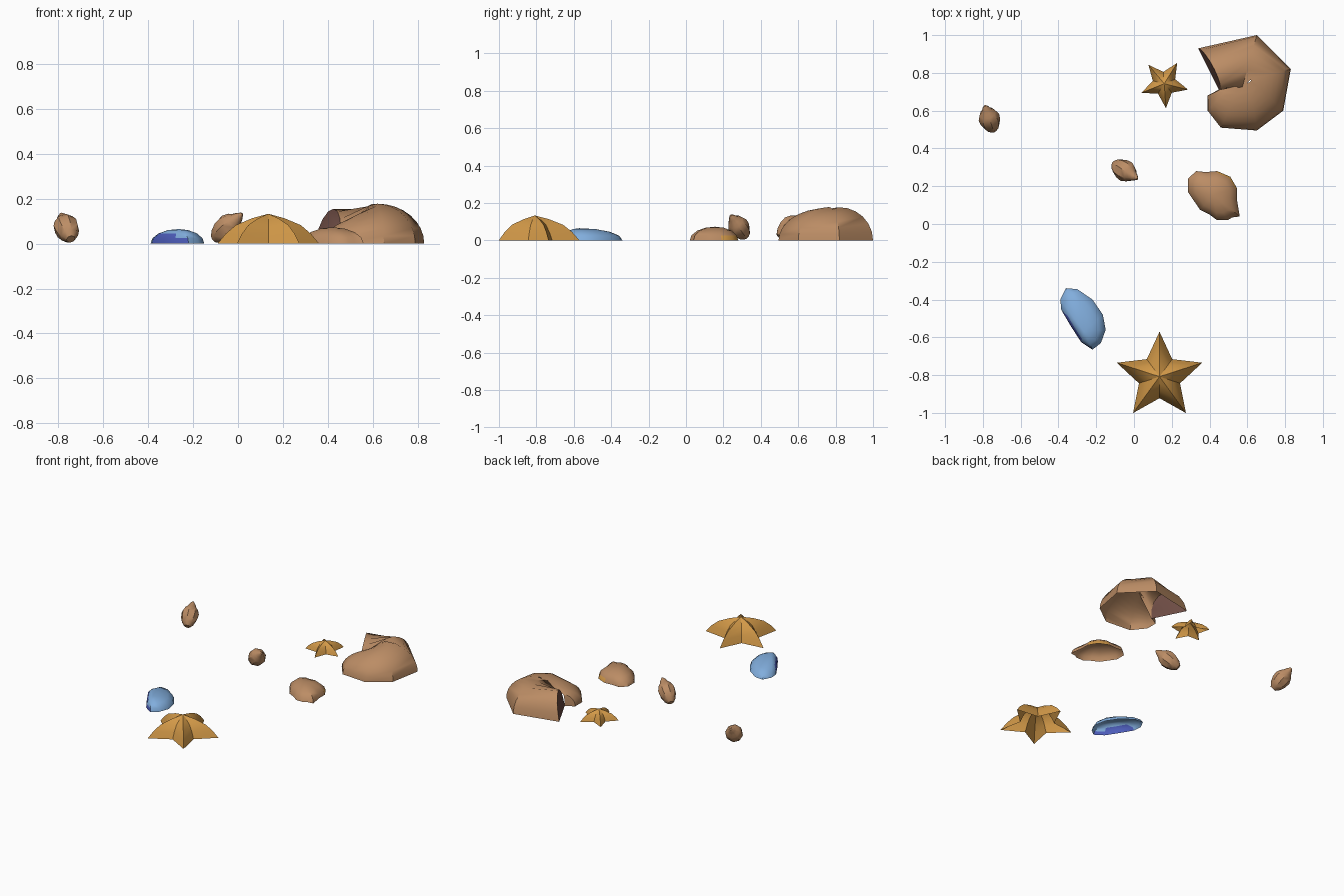
import bpy, bmesh, math
from mathutils import Vector

if "Cube" in bpy.data.objects:
    bpy.data.objects.remove(bpy.data.objects["Cube"])


def mat(name, rgb):
    m = bpy.data.materials.new(name)
    m.diffuse_color = (*rgb, 1)
    m.use_nodes = True
    m.node_tree.nodes["Principled BSDF"].inputs["Base Color"].default_value = m.diffuse_color
    return m


BROWN = mat("shell_brown", (0.50, 0.265, 0.13))
ORANGE = mat("starfish_orange", (0.65, 0.32, 0.065))
BLUE = mat("clam_blue", (0.22, 0.42, 0.72))
DARK_BLUE = mat("clam_dark_blue", (0.075, 0.11, 0.50))
MAROON = mat("shell_mouth_maroon", (0.16, 0.075, 0.06))


def loft(name, rings, mats, closed=True, caps=(), rule=None, angle=40):
    """Skin a list of point rings; caps lists ring indices to fill."""
    bm = bmesh.new()
    vs = [[bm.verts.new(p) for p in r] for r in rings]
    n = len(rings[0])
    for i, (a, b) in enumerate(zip(vs, vs[1:])):
        for j in range(n if closed else n - 1):
            k = (j + 1) % n
            f = bm.faces.new((a[j], a[k], b[k], b[j]))
            if rule:
                f.material_index = rule(i, f.calc_center_median())
    for c in caps:
        f = bm.faces.new(vs[c])
        f.material_index = len(mats) - 1
    bmesh.ops.remove_doubles(bm, verts=bm.verts, dist=0.0005)
    bmesh.ops.recalc_face_normals(bm, faces=bm.faces)
    # open shells: make sure the outside is the upper side
    if sum(f.normal.z * f.calc_area() for f in bm.faces) < -1e-4:
        bmesh.ops.reverse_faces(bm, faces=bm.faces)
    me = bpy.data.meshes.new(name)
    bm.to_mesh(me)
    bm.free()
    for m in mats:
        me.materials.append(m)
    ob = bpy.data.objects.new(name, me)
    bpy.context.collection.objects.link(ob)
    bpy.ops.object.select_all(action='DESELECT')
    ob.select_set(True)
    bpy.context.view_layer.objects.active = ob
    bpy.ops.object.shade_smooth_by_angle(angle=math.radians(angle))
    return ob


# Starfish: five-armed domes, open underneath
def starfish(name, x, y, radius, height, turn):
    rings = []
    for s, z in ((1, 0), (0.84, 0.33), (0.64, 0.62), (0.32, 0.85), (0, 1)):
        ring = []
        for k in range(10):
            r = radius * s * (1 if k % 2 == 0 else 0.48)
            a = math.radians(turn + 36 * k)
            ring.append((x + r * math.cos(a), y + r * math.sin(a), z * height))
        rings.append(ring)
    return loft(name, rings, [ORANGE], angle=30)


starfish("large_starfish", 0.135, -0.808, 0.238, 0.133, 90)
starfish("small_starfish", 0.160, 0.743, 0.130, 0.070, 58)


# Clam halves: domes from an irregular rim to an off-centre apex
def clam(name, rim, apex, mats, rule):
    ax, ay, h = apex
    rings = []
    for d in (90, 68, 45, 22, 0):
        s, c = math.sin(math.radians(d)), math.cos(math.radians(d))
        rings.append([(ax + (px - ax) * s, ay + (py - ay) * s, h * c)
                      for px, py in rim])
    return loft(name, rings, mats, rule=rule)


clam("blue_clam",
     [(-.39, -.40), (-.36, -.34), (-.30, -.345), (-.22, -.40), (-.165, -.48),
      (-.15, -.56), (-.175, -.63), (-.22, -.665), (-.28, -.625),
      (-.335, -.54), (-.385, -.455)],
     (-.265, -.57, .065), [BLUE, DARK_BLUE],
     lambda i, c: int(i < 2 and (c.x + .265) * .83 + (c.y + .57) * .55 < -.025
                      and c.y < -.46))
clam("brown_clam",
     [(.285, .17), (.285, .24), (.33, .28), (.38, .275), (.44, .28),
      (.51, .25), (.545, .19), (.545, .13), (.56, .04), (.52, .035),
      (.495, .02), (.44, .02), (.40, .05), (.35, .075)],
     (.42, .155, .073), [BROWN, ORANGE],
     lambda i, c: int(i < 1 and (c.x - .42) * .5 + (c.y - .155) * .87 > .10
                      and c.x > .40))


# Small whelks: tilted spindles with a narrow spire, flattened on the sand
def whelk(name, low, high):
    a, b = Vector(low), Vector(high)
    q = (b - a).to_track_quat('Z', 'Y')
    length = (b - a).length
    rings = []
    for t, r in ((0, .020), (.14, .040), (.35, .054), (.55, .057),
                 (.72, .045), (.82, .030), (.92, .022), (1.05, .006)):
        ring = []
        for k in range(8):
            w = math.tau * k / 8
            p = a + q @ Vector((r * math.cos(w), r * math.sin(w), t * length))
            p.z = max(p.z, 0)
            ring.append(p)
        rings.append(ring)
    return loft(name, rings, [BROWN], caps=(0, -1))


whelk("left_whelk", (-.745, .497, .02), (-.787, .62, .128))
whelk("middle_whelk", (-.105, .318, .02), (.012, .243, .128))

# Big coiled shell: arches sweep clockwise from the mouth down to the coil end
# each: arch top x, y; rim x, y; height; inner wall angle; lean of the top
COIL = [(.395, .82, .34, .93, .155, 90, .03),
        (.60, .82, .65, 1.0, .177, 32, 0),
        (.62, .765, .83, .82, .178, 0, 0),
        (.62, .76, .79, .60, .177, 0, 0),
        (.61, .75, .65, .495, .172, 0, 0),
        (.56, .735, .46, .51, .135, 0, 0),
        (.50, .72, .39, .60, .10, 0, 0),
        (.46, .712, .39, .68, .078, 0, 0),
        (.46, .712, .45, .712, .078, 0, 0)]
arches = []
for mx, my, px, py, h, inner, lean in COIL:
    arch = []
    for k in range(9):
        a = math.radians(-inner + (90 + inner) * k / 8)
        s, c = math.sin(a), math.cos(a)
        arch.append((mx + (px - mx) * s + lean * c, my + (py - my) * s, h * c))
    arches.append(arch)
loft("coiled_shell", arches, [BROWN, MAROON], closed=False, caps=(0,))
